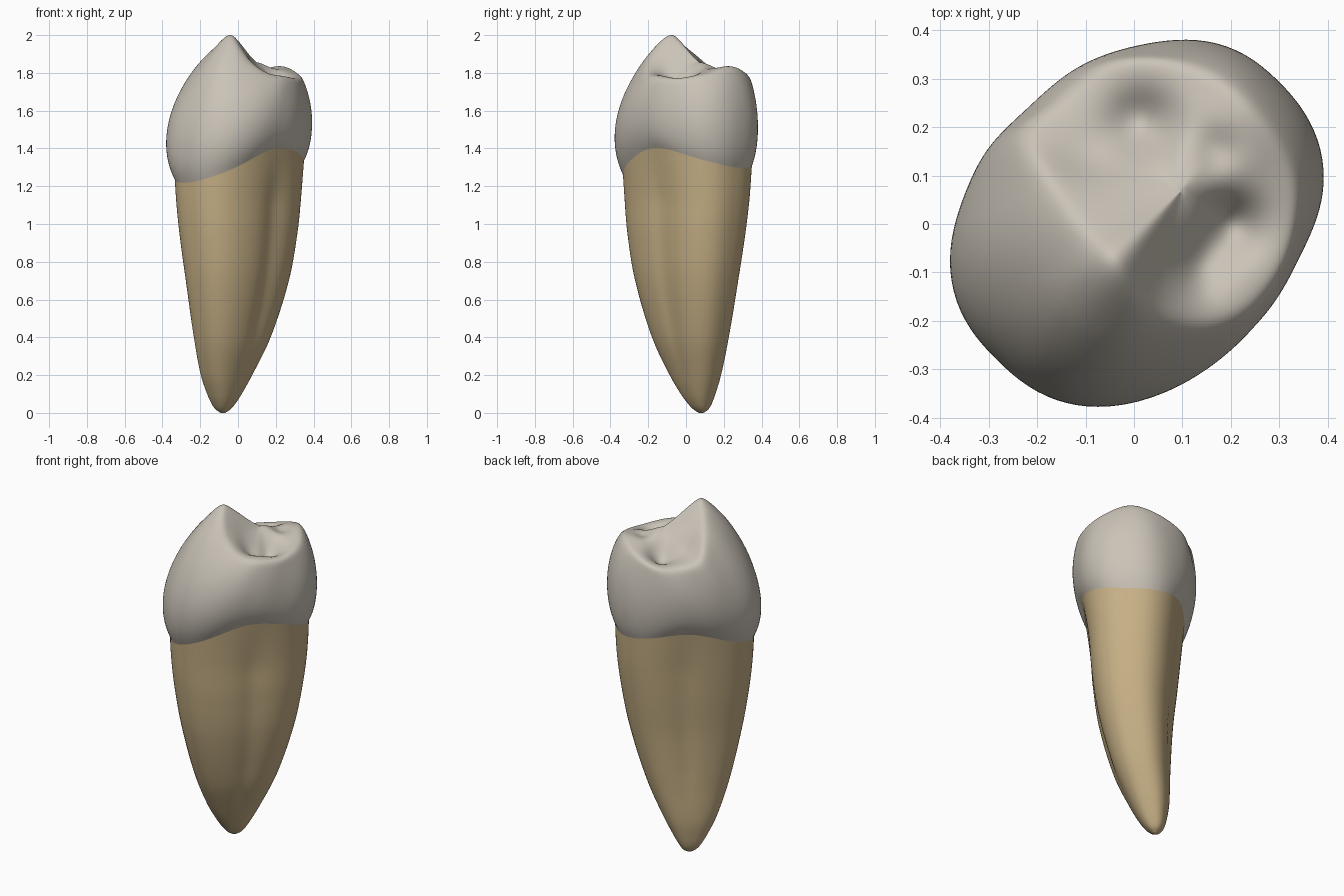
import bpy, bmesh, math
from math import sin, cos, pi, exp, atan2

if "Cube" in bpy.data.objects:
    bpy.data.objects.remove(bpy.data.objects["Cube"])

N = 120                     # points around the tooth
R2 = math.sqrt(0.5)

# The tooth is designed in a frame (u, v) turned 45 degrees: u = long axis of the crown
def world(u, v, z):
    return ((u - v) * R2, (u + v) * R2, z)

def superellipse(th, a, b, n):
    c, s = cos(th), sin(th)
    r = (abs(c / a) ** n + abs(s / b) ** n) ** (-1 / n)
    return r * c, r * s

def smooth_interp(table, x):
    """Hermite interpolation through rows (x, values...)."""
    x = min(max(x, table[0][0]), table[-1][0])
    i = 0
    while i < len(table) - 2 and x > table[i + 1][0]:
        i += 1
    p, q = table[i], table[i + 1]
    a, b = table[max(i - 1, 0)], table[min(i + 2, len(table) - 1)]
    h = q[0] - p[0]
    t = (x - p[0]) / h
    out = []
    for k in range(1, len(p)):
        m0 = (q[k] - a[k]) / (q[0] - a[0]) * h
        m1 = (b[k] - p[k]) / (b[0] - p[0]) * h
        out.append((2*t**3 - 3*t*t + 1) * p[k] + (t**3 - 2*t*t + t) * m0
                   + (3*t*t - 2*t**3) * q[k] + (t**3 - t*t) * m1)
    return out

# Root sections: z, u half width, v half width, u centre, v centre
ROOT = [(0.0, 0.012, 0.01, 0, 0.113), (0.015, 0.036, 0.03, 0, 0.112), (0.04, 0.057, 0.05, -.002, 0.108),
        (0.09, 0.088, 0.073, -.005, 0.098), (0.2, 0.144, 0.108, -.008, 0.078),
        (0.4, 0.222, 0.153, -.005, 0.038), (0.7, 0.302, 0.2, 0, 0.005), (0.95, 0.345, 0.23, .003, 0),
        (1.15, 0.365, 0.247, .006, 0.002), (1.42, 0.372, 0.276, .008, 0)]

def neck_z(th):
    """Height of the wavy line between root and crown."""
    return 1.315 + 0.04 * cos(th) - 0.03 * sin(th) - 0.055 * cos(2 * th)

def groove(th, at, width):
    d = (th - at + pi) % (2 * pi) - pi
    return exp(-(d / width) ** 2)

def root_point(th, z):
    a, b, uc, vc = smooth_interp(ROOT, z)
    u, v = superellipse(th, a, b, 2.5)
    fade = max(0, min(1, (z - 0.15) / 0.35)) * max(0, min(1, (1.42 - z) / 0.3))
    k = 1 - fade * (0.08 * groove(th, -1.4, 0.35) + 0.06 * groove(th, 1.35, 0.33))
    return u * k + uc, v * k + vc

def outline_point(th):
    """Widest contour of the crown, slightly pinched on the front right."""
    u, v = superellipse(th, 0.416, 0.32, 2.35)
    k = (1 - 0.05 * groove(th, 0.7, 0.4) - 0.035 * groove(th, -1.0, 0.3)
         + 0.02 * groove(th, 2.5, 0.4))
    return u * k - 0.002, v * k

# Occlusal rim: u, v, z around the chewing surface
RIM = [(.345, 0, 1.835), (.32, .14, 1.80), (.215, .265, 1.75), (.08, .29, 1.745), (-.03, .295, 1.785),
       (-.07, .18, 1.88), (-.095, .05, 1.97), (-.095, -.03, 2.025), (-.11, -.11, 1.955),
       (-.10, -.18, 1.87), (-.04, -.26, 1.80), (.06, -.295, 1.78), (.19, -.265, 1.77),
       (.30, -.17, 1.79)]
CU, CV, CZ = 0.12, -0.02, 1.86    # middle of the chewing surface, on the cross ridge

def rim_samples():
    rows = sorted((atan2(v, u - 0.1) % (2 * pi), u, v, z) for u, v, z in RIM)
    wrap = lambda r, k: (r[0] + k * 2 * pi,) + tuple(r[1:])
    rows = [wrap(r, -1) for r in rows[-3:]] + rows + [wrap(r, 1) for r in rows[:3]]
    pts = [smooth_interp(rows, 2 * pi * i / N) for i in range(N)]
    for _ in range(3):
        pts = [[(pts[i-1][k] + 2 * pts[i][k] + pts[(i+1) % N][k]) / 4 for k in range(3)]
               for i in range(N)]
    return pts

# Pits: u, v, height, width
RELIEF = [(.16, .14, -.09, .07), (.03, .17, -.03, .07), (.04, -.16, -.06, .06),
          (.14, -.145, -.10, .065), (.23, -.01, -.035, .05)]

def relief(u, v):
    return sum(h * exp(-((u - a) ** 2 + (v - b) ** 2) / (w * w)) for a, b, h, w in RELIEF)

def material(name, colour):
    m = bpy.data.materials.new(name)
    m.diffuse_color = (*colour, 1)
    m.use_nodes = True
    m.node_tree.nodes["Principled BSDF"].inputs["Base Color"].default_value = m.diffuse_color
    return m

def loft(name, rings, mat, start_cap=None, end_cap=None):
    """Skin a list of closed rings; optional single points close the ends."""
    bm = bmesh.new()
    vs = [[bm.verts.new(p) for p in ring] for ring in rings]
    for a, b in zip(vs, vs[1:]):
        for i in range(N):
            j = (i + 1) % N
            bm.faces.new((a[i], a[j], b[j], b[i]))
    for point, ring, flip in ((start_cap, vs[0], True), (end_cap, vs[-1], False)):
        if point:
            c = bm.verts.new(point)
            for i in range(N):
                j = (i + 1) % N
                bm.faces.new((ring[j], ring[i], c) if flip else (ring[i], ring[j], c))
    me = bpy.data.meshes.new(name)
    bm.to_mesh(me)
    bm.free()
    me.materials.append(mat)
    for p in me.polygons:
        p.use_smooth = True
    ob = bpy.data.objects.new(name, me)
    bpy.context.collection.objects.link(ob)
    return ob

angles = [2 * pi * i / N for i in range(N)]

# Root: rings from the tip up to the neck line
rings = []
for i in range(61):
    f = (i / 60) ** 1.7
    rings.append([world(*root_point(t, f * neck_z(t)), f * neck_z(t)) for t in angles])
loft("root", rings, material("dentine tan", (0.56, 0.43, 0.235)), start_cap=world(0, .113, 0))

# Crown: bulging walls (cubic curve from neck to rim), then the chewing surface
rim = rim_samples()
rings = []
WALL, CAP = 36, 30
for i in range(WALL + 1):
    t = i / WALL
    w = ((1 - t) ** 3, 3 * t * (1 - t) ** 2, 3 * t * t * (1 - t), t ** 3)
    ring = []
    for th, (ru, rv, rz) in zip(angles, rim):
        z0 = neck_z(th)
        pu, pv = root_point(th, z0)
        ou, ov = outline_point(th)
        slope = max(0, -cos(th))        # the tall cusp side leans in, the others stand upright
        lo, hi, k = 1.07 + 0.03 * slope, 1.08 + 0.05 * slope, 0.1 + 0.17 * slope
        us = (pu, ou * lo, ou * hi * (1 - k) + ru * k, ru)
        vs = (pv, ov * lo, ov * hi * (1 - k) + rv * k, rv)
        zs = (z0, z0 + 0.24 * (rz - z0), z0 + (0.72 - 0.07 * slope) * (rz - z0), rz)
        ring.append(world(*(sum(a * b for a, b in zip(w, q)) for q in (us, vs, zs))))
    rings.append(ring)
for i in range(1, CAP):
    s = 1 - i / CAP
    f = 0.6 * s + 0.4 * (3 * s * s - 2 * s ** 3)
    ring = []
    for ru, rv, rz in rim:
        u, v = CU + s * (ru - CU), CV + s * (rv - CV)
        ring.append(world(u, v, CZ + (rz - CZ) * f + relief(u, v) * (1 - s ** 4)))
    rings.append(ring)

# Round the rim by smoothing along the rings
for _ in range(7):
    rings = [rings[0]] + [
        [tuple((p[k] + 2 * q[k] + r[k]) / 4 for k in range(3)) for p, q, r in zip(a, b, c)]
        for a, b, c in zip(rings, rings[1:], rings[2:])] + [rings[-1]]

# Keep the cusp tip at exactly two units
top = max(p[2] for r in rings for p in r)
rings = [[(x, y, z if z < 1.85 else 1.85 + (z - 1.85) * 0.15 / (top - 1.85)) for x, y, z in r]
         for r in rings]
mid_z = sum(p[2] for p in rings[-1]) / N
loft("crown", rings, material("enamel ivory", (0.59, 0.545, 0.475)), end_cap=world(CU, CV, mid_z))
